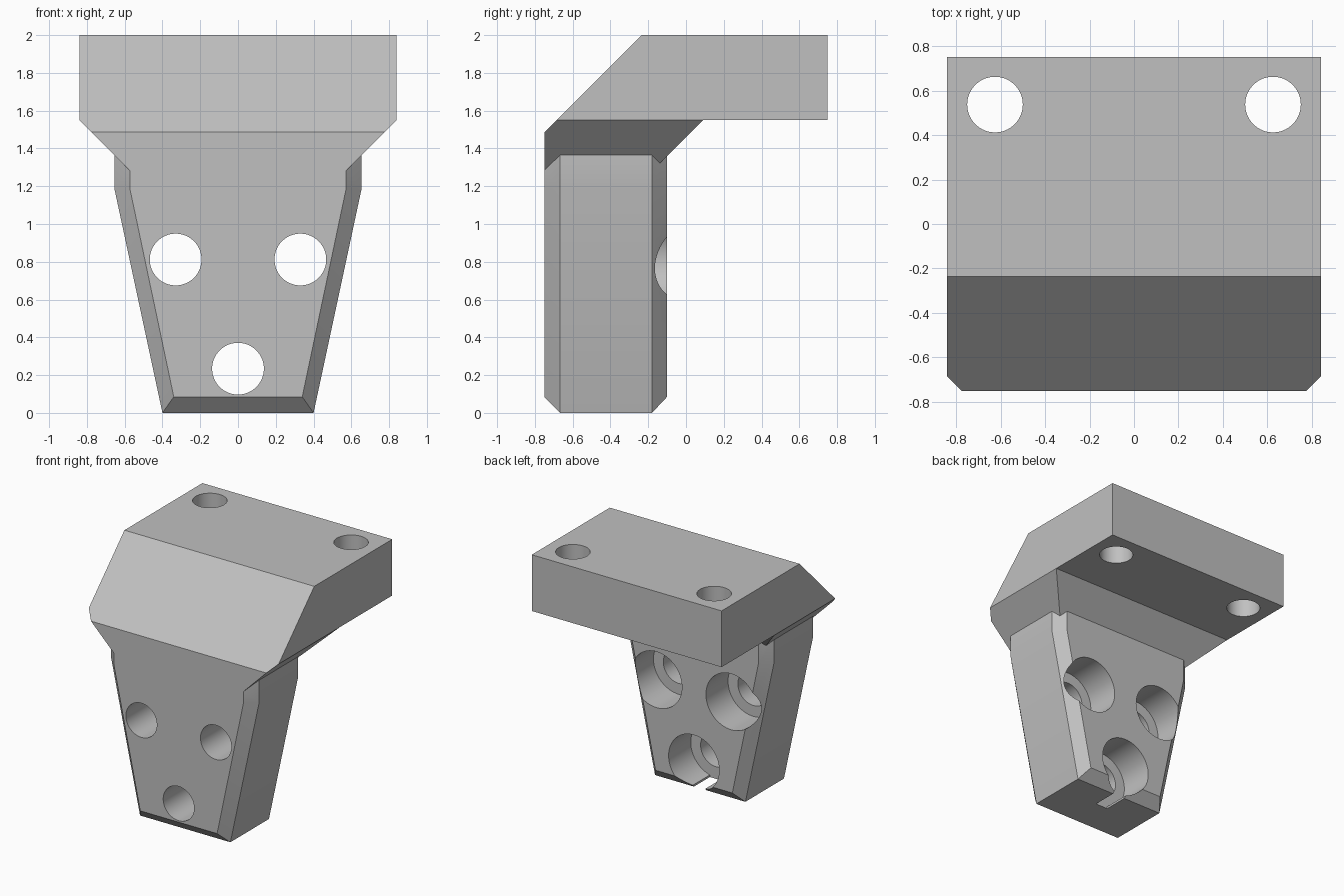
import bpy, bmesh, math
from mathutils import Vector, Matrix

cube = bpy.data.objects.get("Cube")
if cube:
    bpy.data.objects.remove(cube, do_unlink=True)

grey = bpy.data.materials.new("plain grey")
grey.use_nodes = True
COLOUR = (0.53, 0.53, 0.53, 1)
grey.diffuse_color = COLOUR
grey.node_tree.nodes["Principled BSDF"].inputs["Base Color"].default_value = COLOUR


def finish(name, bm):
    bmesh.ops.recalc_face_normals(bm, faces=bm.faces)
    mesh = bpy.data.meshes.new(name)
    bm.to_mesh(mesh)
    bm.free()
    mesh.materials.append(grey)
    ob = bpy.data.objects.new(name, mesh)
    bpy.context.collection.objects.link(ob)
    return ob


def mirrored_hull(name, half):
    """Convex solid from the points of its +x half."""
    bm = bmesh.new()
    for x, y, z in half:
        for s in (1, -1):
            bm.verts.new((s * x, y, z))
    bmesh.ops.convex_hull(bm, input=bm.verts)
    bmesh.ops.dissolve_limit(bm, angle_limit=0.01, verts=bm.verts, edges=bm.edges)
    return finish(name, bm)


def cylinder(name, radius, start, end):
    start, end = Vector(start), Vector(end)
    axis = end - start
    turn = axis.to_track_quat('Z', 'Y').to_matrix().to_4x4()
    bm = bmesh.new()
    bmesh.ops.create_cone(bm, cap_ends=True, segments=64, radius1=radius,
                          radius2=radius, depth=axis.length,
                          matrix=Matrix.Translation((start + end) / 2) @ turn)
    return finish(name, bm)


def combine(base, other, operation):
    mod = base.modifiers.new(operation, 'BOOLEAN')
    mod.operation, mod.solver, mod.object = operation, 'EXACT', other
    bpy.context.view_layer.objects.active = base
    bpy.ops.object.modifier_apply(modifier=mod.name)
    bpy.data.objects.remove(other, do_unlink=True)


FRONT, BACK, LEDGE = -0.75, -0.1, 1.55
SLOPE = 2.236   # sloped front lies on y = z - SLOPE
WIDE = 0.84

# Top slab with sloped front
slab = [(WIDE, y, z) for y, z in
        ((0.75, LEDGE), (0.75, 2), (2 - SLOPE, 2), (LEDGE - SLOPE, LEDGE))]
bracket = mirrored_hull("bracket", slab)

# Flared neck, narrowing downwards at 45 degrees
nose = FRONT + SLOPE
low = 1.25
neck = [(WIDE, LEDGE - SLOPE, LEDGE), (WIDE, 0.09, LEDGE),
        (WIDE - LEDGE + nose, FRONT, nose),
        (WIDE - LEDGE + low, FRONT, low),
        (WIDE - LEDGE + low, 0.09 - LEDGE + low, low)]
combine(bracket, mirrored_hull("neck", neck), 'UNION')

# Tapered leg with chamfered front and back edges
outer = [(0.40, 0), (0.655, 1.19), (0.655, 1.45)]
inner = [(0.34, 0.085), (0.573, 1.19), (0.573, 1.45)]
leg = [(x, y, z) for outline, depths in
       ((inner, (FRONT, BACK)), (outer, (-0.667, -0.18)))
       for y in depths for x, z in outline]
combine(bracket, mirrored_hull("leg", leg), 'UNION')

# Counterbored screw holes through the leg
SEAT = -0.38
for x, z in ((-0.33, 0.812), (0.33, 0.812), (0, 0.234)):
    combine(bracket, cylinder("screw_hole", 0.137, (x, -1, z), (x, 0, z)), 'DIFFERENCE')
    combine(bracket, cylinder("counterbore", 0.224, (x, SEAT, z), (x, BACK + 0.05, z)), 'DIFFERENCE')

# Drain slot where the lowest counterbore meets the underside
slot = [(0.055, y, z) for y in (SEAT, -0.05) for z in (-0.1, 0.06)]
combine(bracket, mirrored_hull("slot", slot), 'DIFFERENCE')

# Vertical holes through the slab
for x in (-0.625, 0.625):
    combine(bracket, cylinder("slab_hole", 0.125, (x, 0.537, 1.4), (x, 0.537, 2.1)), 'DIFFERENCE')

# Clean coplanar seams and shade
bm = bmesh.new()
bm.from_mesh(bracket.data)
bmesh.ops.remove_doubles(bm, verts=bm.verts, dist=0.0005)
bmesh.ops.dissolve_limit(bm, angle_limit=0.01, verts=bm.verts, edges=bm.edges)
bm.to_mesh(bracket.data)
bm.free()
bpy.ops.object.select_all(action='DESELECT')
bracket.select_set(True)
bpy.context.view_layer.objects.active = bracket
bpy.ops.object.shade_smooth_by_angle(angle=math.radians(30))
